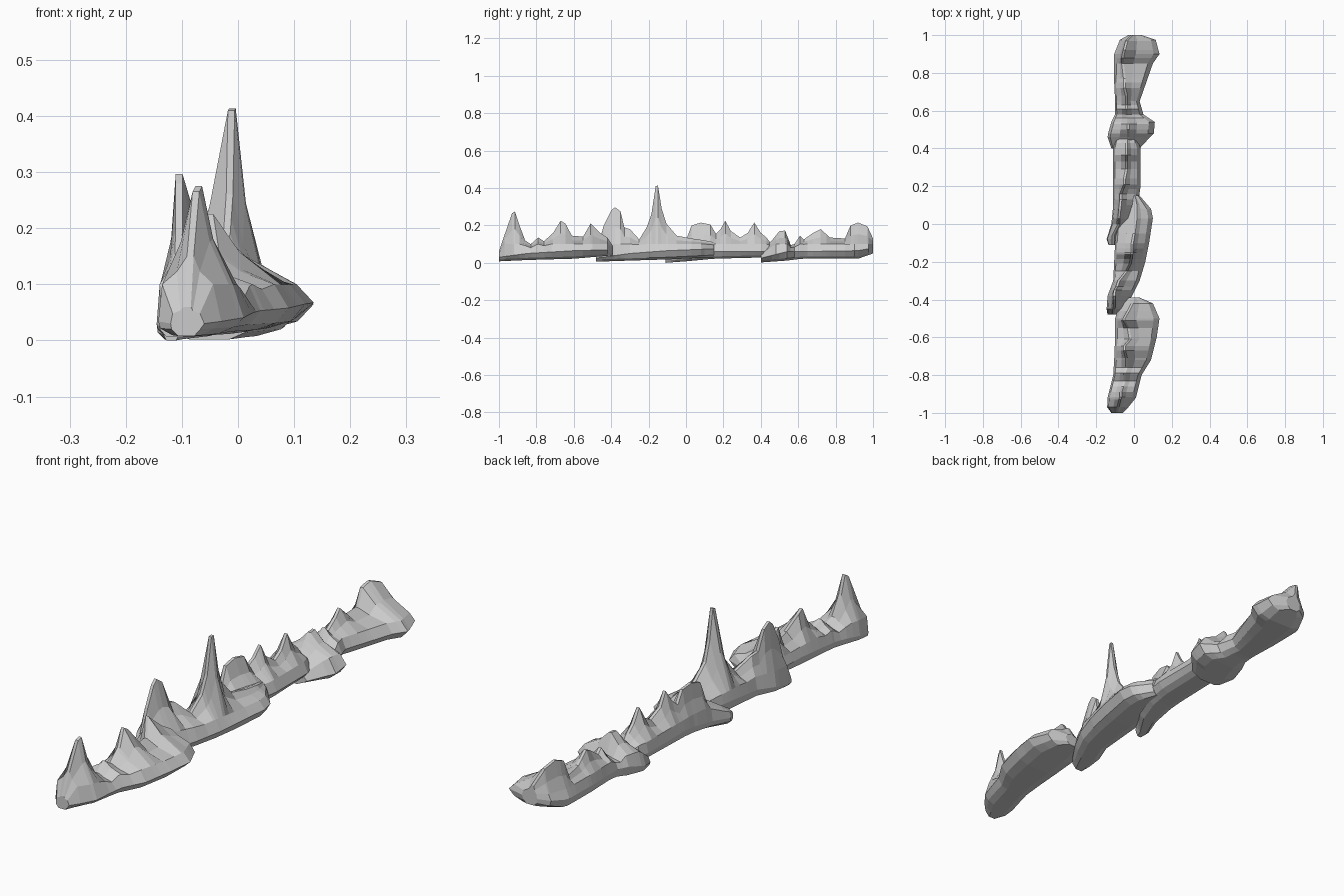
import bpy, bmesh


def interp(table, y):
    """Linear interpolation of the (y, a, b) rows."""
    for p, q in zip(table, table[1:]):
        if p[0] <= y <= q[0]:
            t = (y - p[0]) / (q[0] - p[0])
            return [p[i] + t * (q[i] - p[i]) for i in (1, 2)]
    end = table[0] if y < table[0][0] else table[-1]
    return list(end[1:])


def rock(name, outline, ridge, floor):
    """Loft of rock sections: plan outline (y, left, right), crest (y, x, z), underside (y, z, rim z)."""
    ys = sorted({r[0] for r in outline} | {r[0] for r in ridge})
    bm = bmesh.new()
    rings = []
    for y in ys:
        x0, x1 = interp(outline, y)
        px, pz = interp(ridge, y)
        zb, zr = interp(floor, y)
        w = x1 - x0
        px = min(max(px, x0 + 0.2 * w), x1 - 0.2 * w)
        sh = min(0.10, zr + 0.6 * (pz - zr))      # shoulder height
        rise = pz - sh
        la, ra = x0 + 0.06 * w, x1 - 0.13 * w
        cap = 0.006
        pts = [(x0 + 0.22 * w, zb), (x0 + 0.03 * w, zb + 0.012), (x0, zr), (la, sh),
               (px + 0.48 * (la - px), sh + 0.45 * rise), (px - cap, pz), (px + cap, pz),
               (px + 0.42 * (ra - px), sh + 0.46 * rise), (ra, sh), (x1, zr),
               (x1 - 0.12 * w, zb + 0.012), (x1 - 0.3 * w, zb)]
        rings.append([bm.verts.new((x, y, z)) for x, z in pts])
    n = len(rings[0])
    for a, b in zip(rings, rings[1:]):
        for i in range(n):
            j = (i + 1) % n
            bm.faces.new((a[i], a[j], b[j], b[i]))
    bm.faces.new(rings[0])
    bm.faces.new(rings[-1][::-1])
    bmesh.ops.recalc_face_normals(bm, faces=bm.faces[:])
    me = bpy.data.meshes.new(name)
    bm.to_mesh(me)
    bm.free()
    ob = bpy.data.objects.new(name, me)
    bpy.context.collection.objects.link(ob)
    return ob


# Front rock with a tall leading peak
rock("front_rock",
     [(-1.0, -0.12, -0.06), (-0.97, -0.142, -0.03), (-0.92, -0.14, 0.01), (-0.8, -0.11, 0.04),
      (-0.72, -0.105, 0.09), (-0.6, -0.10, 0.12), (-0.5, -0.10, 0.135), (-0.42, -0.075, 0.10),
      (-0.39, -0.035, 0.03)],
     [(-1.0, -0.09, 0.06), (-0.97, -0.085, 0.15), (-0.93, -0.075, 0.265), (-0.915, -0.07, 0.275),
      (-0.89, -0.07, 0.20), (-0.86, -0.06, 0.12), (-0.83, -0.05, 0.10), (-0.79, -0.05, 0.135),
      (-0.76, -0.04, 0.115), (-0.71, -0.04, 0.16), (-0.67, -0.05, 0.225), (-0.645, -0.05, 0.21),
      (-0.61, -0.02, 0.145), (-0.55, -0.03, 0.14), (-0.51, -0.06, 0.21), (-0.46, -0.03, 0.16),
      (-0.42, -0.01, 0.135), (-0.39, 0.0, 0.09)],
     [(-1.0, 0.008, 0.03), (-0.85, 0.015, 0.05), (-0.6, 0.022, 0.065), (-0.39, 0.04, 0.07)])

# Middle rock carrying the highest spire
rock("spire_rock",
     [(-0.48, -0.14, -0.08), (-0.45, -0.145, -0.055), (-0.38, -0.14, -0.01), (-0.3, -0.11, 0.03),
      (-0.2, -0.105, 0.06), (-0.1, -0.10, 0.08), (0.03, -0.09, 0.10), (0.08, -0.08, 0.09),
      (0.15, -0.04, 0.03)],
     [(-0.48, -0.11, 0.05), (-0.44, -0.105, 0.20), (-0.40, -0.105, 0.28), (-0.38, -0.105, 0.297),
      (-0.35, -0.105, 0.275), (-0.33, -0.09, 0.19), (-0.30, -0.08, 0.18), (-0.25, -0.04, 0.125),
      (-0.21, -0.02, 0.19), (-0.185, -0.015, 0.26), (-0.162, -0.012, 0.41), (-0.15, -0.01, 0.413),
      (-0.13, -0.01, 0.29), (-0.105, -0.01, 0.21), (-0.05, 0.0, 0.145), (0.03, 0.01, 0.13),
      (0.1, 0.01, 0.12), (0.15, 0.0, 0.11)],
     [(-0.48, 0.006, 0.025), (-0.3, 0.012, 0.05), (-0.1, 0.018, 0.065), (0.15, 0.03, 0.075)])

# Slim rock behind it with two small spikes and a rounded mound
rock("twin_spike_rock",
     [(-0.11, -0.135, -0.10), (-0.08, -0.145, -0.08), (0.0, -0.12, -0.02), (0.1, -0.11, 0.02),
      (0.2, -0.11, 0.035), (0.4, -0.11, 0.035), (0.44, -0.10, 0.02), (0.465, -0.07, -0.01)],
     [(-0.11, -0.11, 0.05), (-0.06, -0.11, 0.08), (0.0, -0.08, 0.12), (0.03, -0.08, 0.20),
      (0.08, -0.075, 0.215), (0.13, -0.07, 0.205), (0.16, -0.07, 0.155), (0.185, -0.06, 0.18),
      (0.21, -0.05, 0.225), (0.24, -0.05, 0.17), (0.29, -0.04, 0.135), (0.33, -0.04, 0.16),
      (0.365, -0.04, 0.215), (0.40, -0.04, 0.16), (0.43, -0.04, 0.135), (0.465, -0.04, 0.09)],
     [(-0.11, 0.0, 0.025), (0.0, 0.008, 0.04), (0.15, 0.022, 0.06), (0.465, 0.03, 0.06)])

# Rear rock: wide knob, crumbly neck and a curled fin at the end
rock("rear_rock",
     [(0.4, -0.12, 0.03), (0.46, -0.14, 0.085), (0.48, -0.137, 0.105), (0.54, -0.12, 0.11),
      (0.58, -0.10, 0.05), (0.65, -0.10, 0.03), (0.75, -0.105, 0.065), (0.85, -0.105, 0.10),
      (0.9, -0.105, 0.135), (0.975, -0.075, 0.115), (1.0, -0.03, 0.04)],
     [(0.4, -0.04, 0.06), (0.46, -0.03, 0.12), (0.5, -0.03, 0.17), (0.53, -0.03, 0.172),
      (0.56, -0.03, 0.095), (0.58, -0.04, 0.10), (0.61, -0.04, 0.145), (0.63, -0.04, 0.125),
      (0.68, -0.04, 0.16), (0.72, -0.05, 0.18), (0.77, -0.05, 0.135), (0.85, -0.06, 0.13),
      (0.88, -0.07, 0.20), (0.92, -0.06, 0.215), (0.97, -0.04, 0.195), (1.0, -0.01, 0.13)],
     [(0.4, 0.002, 0.025), (0.54, 0.012, 0.06), (0.62, 0.022, 0.06), (0.92, 0.022, 0.065),
      (1.0, 0.05, 0.08)])
